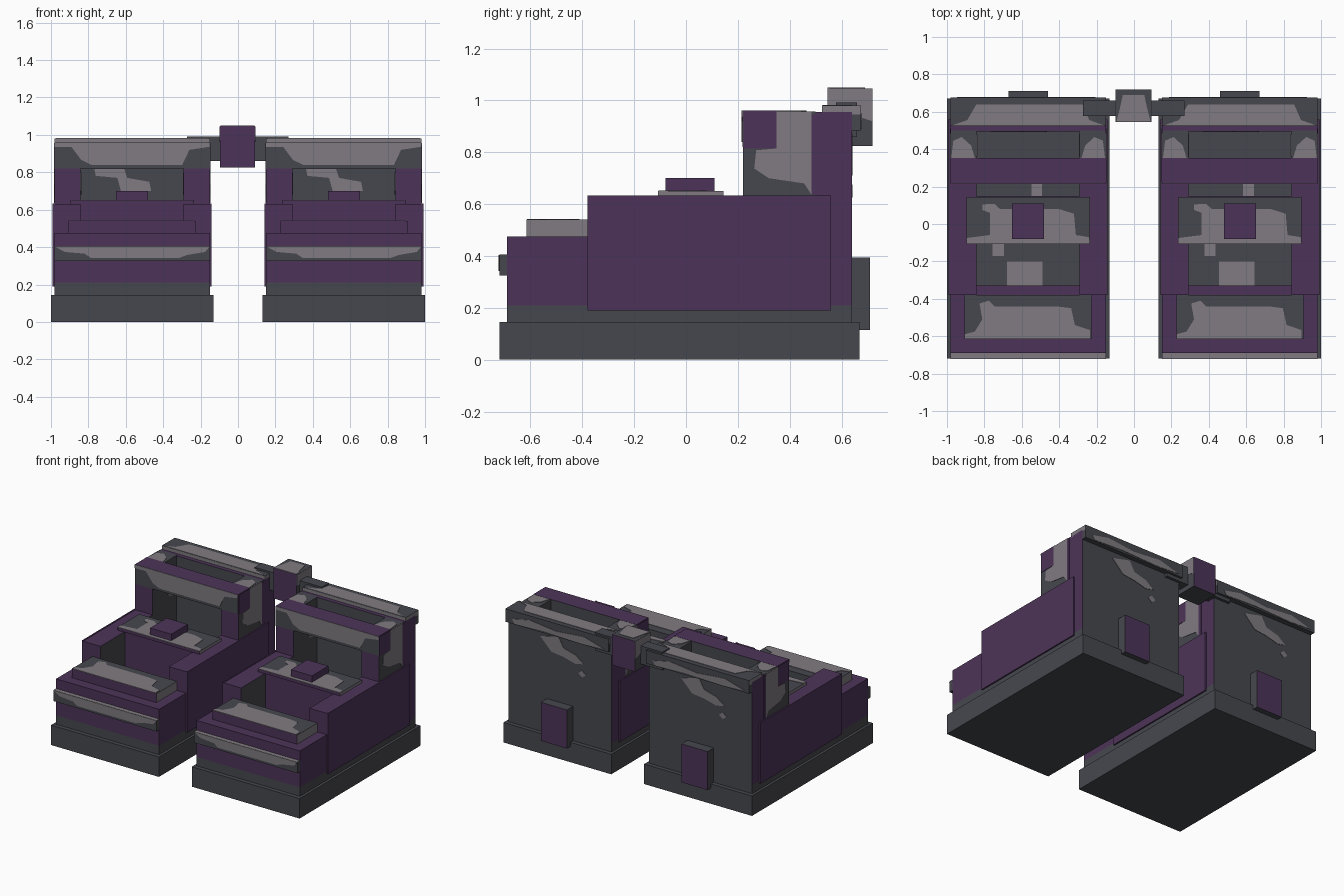
import bpy, bmesh
from mathutils import Vector

if "Cube" in bpy.data.objects:
    bpy.data.objects.remove(bpy.data.objects["Cube"])


def material(name, rgb):
    m = bpy.data.materials.new(name)
    m.diffuse_color = (*rgb, 1)
    m.use_nodes = True
    m.node_tree.nodes["Principled BSDF"].inputs["Base Color"].default_value = m.diffuse_color
    return m


MATS = [material("charcoal", (0.062, 0.064, 0.077)),
        material("ash_grey", (0.216, 0.198, 0.22)),
        material("deep_purple", (0.073, 0.034, 0.098))]
DARK, LIGHT, PURPLE = 0, 1, 2
DIRS = {'+x': (1, 0, 0), '-x': (-1, 0, 0), '+y': (0, 1, 0),
        '-y': (0, -1, 0), '+z': (0, 0, 1), '-z': (0, 0, -1)}
AXES = {'x': 0, 'y': 1, 'z': 2}


def finish(name, bm, x=0.0):
    mesh = bpy.data.meshes.new(name)
    bm.to_mesh(mesh)
    bm.free()
    for m in MATS:
        mesh.materials.append(m)
    ob = bpy.data.objects.new(name, mesh)
    ob.location.x = x
    bpy.context.collection.objects.link(ob)
    return ob


def box(name, xs, ys, zs, base, sides=None, x=0.0):
    """Box from ranges; sides maps a direction to a face colour."""
    bm = bmesh.new()
    bmesh.ops.create_cube(bm, size=1)
    for v in bm.verts:
        for i, (a, b) in enumerate((xs, ys, zs)):
            v.co[i] = a if v.co[i] < 0 else b
    bm.normal_update()
    for f in bm.faces:
        f.material_index = base
        for d, c in (sides or {}).items():
            if f.normal.dot(Vector(DIRS[d])) > 0.9:
                f.material_index = c
    return finish(name, bm, x)


def patch(name, d, level, pts, x=0.0, color=LIGHT):
    """Thin plate with a 2D outline lying on a face that points along d."""
    axis = AXES[d[1]]
    sign = 1 if d[0] == '+' else -1
    bm = bmesh.new()
    verts = []
    for p in pts:
        co = list(p)
        co.insert(axis, level - sign * 0.001)
        verts.append(bm.verts.new(co))
    face = bm.faces.new(verts)
    ext = bmesh.ops.extrude_face_region(bm, geom=[face])
    for v in ext['geom']:
        if isinstance(v, bmesh.types.BMVert):
            v.co[axis] += sign * 0.004
    bmesh.ops.recalc_face_normals(bm, faces=bm.faces)
    for f in bm.faces:
        f.material_index = color
    return finish(name, bm, x)


def rect(a0, a1, b0, b1):
    return [(a0, b0), (a1, b0), (a1, b1), (a0, b1)]


def flip(pts):
    return [(-a, b) for a, b in pts]


W = 0.415    # outer half width of the upper
N = 0.275    # inner half width of the opening


def shoe(x):
    # sole and lower band
    box("sole", (-0.434, 0.434), (-0.72, 0.67), (0, 0.145), DARK, x=x)
    box("lower_band", (-W, W), (-0.69, 0.64), (0.145, 0.21), DARK, x=x)
    # toe block, toe plate and front strap
    box("toe_block", (-W, W), (-0.69, -0.33), (0.21, 0.475), PURPLE, {'+y': DARK}, x)
    box("toe_plate", (-0.34, 0.34), (-0.615, -0.38), (0.475, 0.54), DARK,
        {'-y': PURPLE, '+x': LIGHT, '-x': LIGHT}, x)
    patch("toe_plate_patch", '+z', 0.54,
          [(-0.34, -0.614), (0.33, -0.614), (0.33, -0.567), (0.25, -0.54), (0.23, -0.45),
           (0.15, -0.44), (-0.18, -0.44), (-0.21, -0.41), (-0.26, -0.425),
           (-0.245, -0.51), (-0.285, -0.575), (-0.34, -0.59)], x)
    box("front_strap", (-W, W), (-0.72, -0.69), (0.325, 0.405), DARK, {'+z': LIGHT}, x)
    patch("front_strap_patch", '-y', -0.72,
          [(-W, 0.404), (W, 0.404), (0.39, 0.374), (0.295, 0.358), (0.25, 0.342),
           (-0.22, 0.342), (-0.255, 0.365), (-0.36, 0.374)], x)
    # side walls with outer panels, ankle walls above them
    for s in (-1, 1):
        out, inn = ('+x', '-x') if s > 0 else ('-x', '+x')

        def span(a, b):
            return (a, b) if s > 0 else (-b, -a)
        box("side_wall", span(N, W), (-0.38, 0.5), (0.21, 0.63), PURPLE, {inn: DARK}, x)
        box("side_panel", span(W, 0.425), (-0.38, 0.56), (0.19, 0.633), PURPLE, x=x)
        box("ankle_wall", span(N, W), (0.22, 0.5), (0.63, 0.958), DARK, {'-y': PURPLE}, x)
        patch("ankle_wall_patch", out, s * W,
              [(0.35, 0.957), (0.485, 0.957), (0.485, 0.635), (0.456, 0.68), (0.32, 0.70),
               (0.263, 0.738), (0.271, 0.808), (0.35, 0.815)], x)
        patch("ankle_purple_patch", out, s * W, rect(0.221, 0.35, 0.815, 0.957), x, PURPLE)
        patch("ankle_back_patch", out, s * W, rect(0.485, 0.51, 0.635, 0.945), x, PURPLE)
        patch("ankle_inner_patch", inn, s * N,
              [(0.36, 0.80), (0.48, 0.80), (0.47, 0.68), (0.40, 0.70)], x)
        top = [(-0.411, 0.353), (-0.40, 0.445), (-0.355, 0.465), (-0.305, 0.42), (-0.285, 0.353)]
        patch("ankle_top_patch", '+z', 0.958, top if s < 0 else flip(top), x)
    # tongue block, tongue plate and buckle
    box("tongue_block", (-N, N), (-0.1, 0.15), (0.21, 0.63), PURPLE, {'+y': DARK}, x)
    box("tongue_plate", (-0.33, 0.33), (-0.108, 0.145), (0.63, 0.65), DARK,
        {'-y': PURPLE, '+x': LIGHT, '-x': LIGHT}, x)
    patch("tongue_patch", '+z', 0.65,
          [(-0.33, -0.107), (0.33, -0.107), (0.325, -0.07), (0.255, -0.059), (0.245, 0.055),
           (0.165, 0.08), (-0.15, 0.08), (-0.18, 0.107), (-0.245, 0.105), (-0.245, 0.075),
           (-0.205, 0.06), (-0.205, -0.059), (-0.33, -0.075)], x)
    box("buckle", (-0.085, 0.085), (-0.08, 0.11), (0.65, 0.70), PURPLE, x=x)
    # marks on the inner floor
    for r in ((-0.112, 0.077, -0.33, -0.2), (-0.19, -0.13, -0.17, -0.1), (0.017, 0.075, 0.15, 0.22)):
        patch("floor_patch", '+z', 0.21, rect(*r), x)
    # ankle front bar
    box("ankle_bar", (-W, W), (0.217, 0.353), (0.82, 0.962), PURPLE,
        {'-y': DARK, '+y': DARK, '-z': DARK}, x)
    patch("ankle_bar_patch", '-y', 0.217,
          [(-W, 0.961), (W, 0.961), (0.413, 0.936), (0.306, 0.92), (0.268, 0.84),
           (-0.218, 0.84), (-0.272, 0.866), (-0.325, 0.936), (-W, 0.936)], x)
    # back wall with its worn marks
    box("back_wall", (-W, W), (0.495, 0.64), (0.21, 0.955), PURPLE, {'+y': DARK, '-y': DARK}, x)
    patch("inner_back_patch", '-y', 0.495,
          [(-0.202, 0.818), (-0.042, 0.818), (-0.026, 0.77), (0.092, 0.749), (0.102, 0.70),
           (-0.06, 0.70), (-0.079, 0.77), (-0.195, 0.781)], x)
    patch("back_patch", '+y', 0.64,
          [(0.157, 0.837), (0.01, 0.872), (-0.03, 0.80), (-0.128, 0.774), (-0.193, 0.725),
           (-0.128, 0.71), (-0.03, 0.735), (0.067, 0.747)], x)
    patch("back_spot", '+y', 0.64, [(-0.21, 0.65), (-0.18, 0.625), (-0.15, 0.65), (-0.18, 0.675)], x)
    # collar cap and its rear lip
    box("collar_cap", (-W, W), (0.525, 0.675), (0.945, 0.98), DARK,
        {'-y': LIGHT, '+x': LIGHT, '-x': LIGHT}, x)
    box("collar_lip", (-W, W), (0.64, 0.675), (0.885, 0.945), DARK, x=x)
    patch("collar_patch", '+z', 0.98,
          [(-0.277, 0.64), (-0.325, 0.556), (-0.406, 0.527), (0.407, 0.527),
           (0.327, 0.556), (0.29, 0.64)], x)
    patch("collar_lip_patch", '+y', 0.675,
          [(-0.38, 0.90), (-0.2, 0.89), (0.1, 0.90), (0.34, 0.89), (0.36, 0.92),
           (0.22, 0.95), (0.0, 0.925), (-0.22, 0.945)], x)
    # heel tab
    box("heel_tab", (-0.105, 0.105), (0.64, 0.71), (0.115, 0.395), DARK, {'+y': PURPLE}, x)


for cx in (-0.566, 0.566):
    shoe(cx)

# clip joining the two
box("clip_strap", (-0.272, 0.27), (0.578, 0.66), (0.86, 0.992), DARK)
box("clip_block", (-0.095, 0.09), (0.545, 0.72), (0.825, 1.047), DARK,
    {'-y': PURPLE, '+y': PURPLE})
patch("clip_top_patch", '+z', 1.047,
      [(-0.094, 0.546), (0.089, 0.546), (0.07, 0.62), (0.055, 0.69), (-0.06, 0.69), (-0.075, 0.62)])
for d, lv in (('+x', 0.09), ('-x', -0.095)):
    patch("clip_side_patch", d, lv,
          [(0.546, 1.046), (0.719, 1.046), (0.719, 0.92), (0.66, 0.94), (0.60, 0.96), (0.546, 0.97)])
